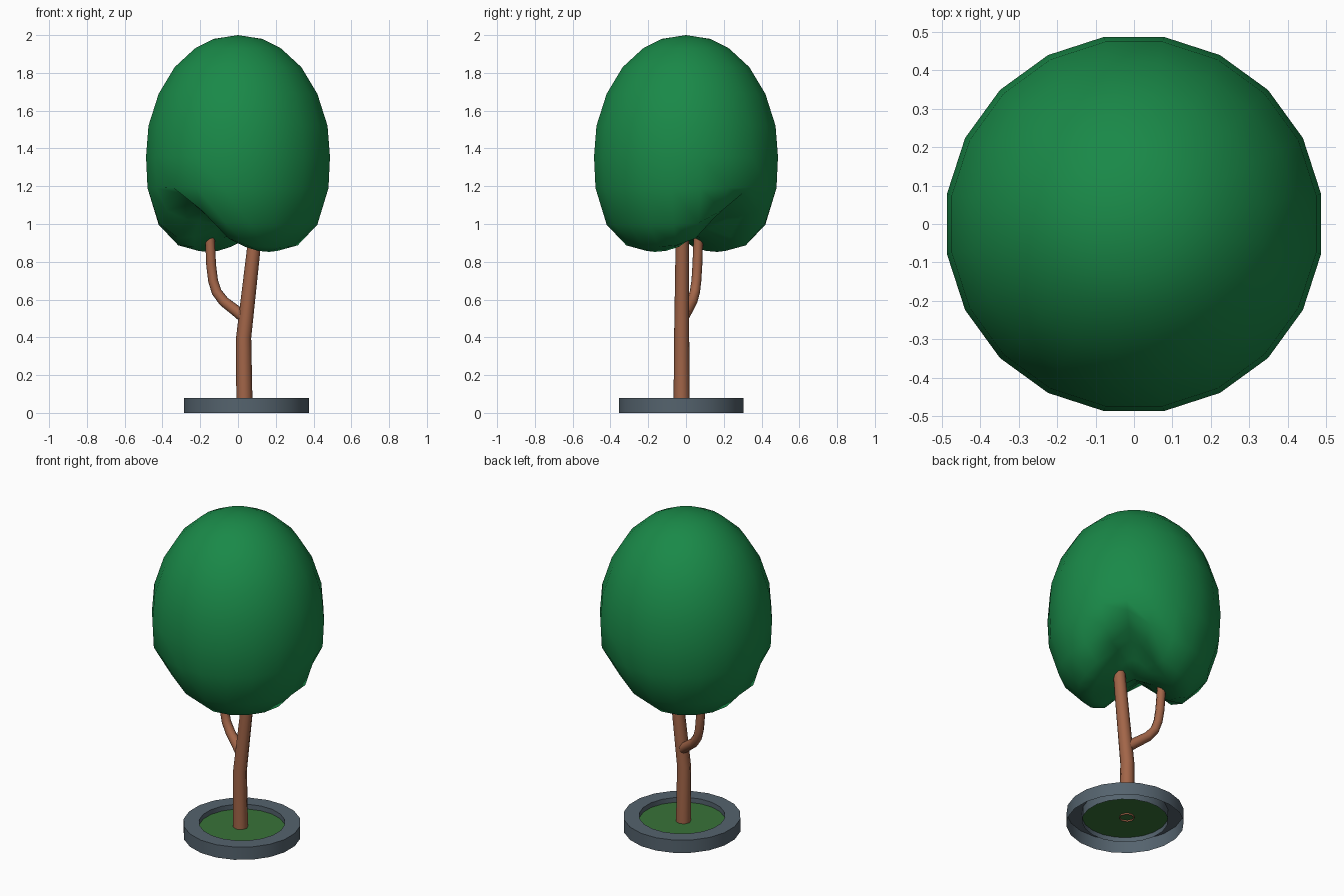
import bpy, bmesh, math
from mathutils import Vector

if "Cube" in bpy.data.objects:
    bpy.data.objects.remove(bpy.data.objects["Cube"])

def material(name, rgb):
    m = bpy.data.materials.new(name)
    m.diffuse_color = (*rgb, 1)
    m.use_nodes = True
    m.node_tree.nodes["Principled BSDF"].inputs["Base Color"].default_value = m.diffuse_color
    return m

LEAF = material("leaf_green", (0.01, 0.25, 0.065))
BARK = material("bark_brown", (0.36, 0.13, 0.065))
STONE = material("slate_grey", (0.09, 0.125, 0.155))
GRASS = material("grass_green", (0.04, 0.17, 0.04))

def finish(bm, name, mat, angle=180):
    bmesh.ops.recalc_face_normals(bm, faces=bm.faces)
    me = bpy.data.meshes.new(name)
    bm.to_mesh(me)
    bm.free()
    me.materials.append(mat)
    ob = bpy.data.objects.new(name, me)
    bpy.context.collection.objects.link(ob)
    bpy.ops.object.select_all(action='DESELECT')
    ob.select_set(True)
    bpy.context.view_layer.objects.active = ob
    bpy.ops.object.shade_smooth_by_angle(angle=math.radians(angle))
    return ob

def bridge(bm, a, b):
    n = len(a)
    for i in range(n):
        bm.faces.new((a[i], a[(i + 1) % n], b[(i + 1) % n], b[i]))

def lathe(profile, centre=(0, 0), sides=20, top=None, bottom=None):
    """Rings from (radius, z) pairs, optional pole heights."""
    bm = bmesh.new()
    rings = []
    for r, z in profile:
        rings.append([bm.verts.new((centre[0] + r * math.cos((k + .5) * math.tau / sides),
                                    centre[1] + r * math.sin((k + .5) * math.tau / sides), z))
                      for k in range(sides)])
    for a, b in zip(rings, rings[1:]):
        bridge(bm, a, b)
    for z, ring in ((top, rings[0]), (bottom, rings[-1])):
        if z is not None:
            p = bm.verts.new((*centre, z))
            for k in range(sides):
                bm.faces.new((ring[k], ring[(k + 1) % sides], p))
    return bm

def tube(name, points, sides=8):
    """Round limb through (x, y, z, radius) points."""
    bm = bmesh.new()
    pts = [Vector(p[:3]) for p in points]
    rings = []
    for i, p in enumerate(pts):
        t = pts[min(i + 1, len(pts) - 1)] - pts[max(i - 1, 0)]
        q = Vector((0, 0, 1)).rotation_difference(t)
        rings.append([bm.verts.new(p + q @ Vector((math.cos(k * math.tau / sides),
                      math.sin(k * math.tau / sides), 0)) * points[i][3]) for k in range(sides)])
    for a, b in zip(rings, rings[1:]):
        bridge(bm, a, b)
    bm.faces.new(rings[-1])
    return finish(bm, name, BARK, 60)

# Crown: egg shape with a crease running diagonally across the underside
bm = lathe([(.13, 1.98), (.23, 1.93), (.34, 1.83), (.425, 1.69), (.48, 1.52), (.493, 1.355),
            (.485, 1.19), (.425, .995), (.32, .875), (.235, .832), (.12, .83)],
           top=2.0, bottom=.83)
for v in bm.verts:
    r = math.hypot(v.co.x, v.co.y)
    d = (v.co.y - v.co.x) / math.sqrt(2)
    groove = .95 + .5 * r
    if v.co.z < groove:
        v.co.z += (groove - v.co.z) * math.exp(-(d / .15) ** 2)
finish(bm, "crown", LEAF)

# Trunk and side branch
tube("trunk", [(.034, -.023, .04, .043), (.03, -.023, .4, .04),
               (.08, -.02, .84, .036), (.097, -.019, 1.0, .034)])
tube("branch", [(.04, -.02, .5, .032), (-.01, .004, .54, .03), (-.075, .032, .59, .028),
                (-.113, .047, .64, .027), (-.132, .055, .7, .026),
                (-.142, .06, .78, .026), (-.15, .066, .95, .025)])

# Planter ring, open underneath, and the grass inside it
C = (.045, -.025)
finish(lathe([(.334, 0), (.334, .08), (.245, .08), (.245, .02)], C), "planter_ring", STONE, 40)
finish(lathe([(.245, .05)], C, top=.05), "grass", GRASS, 40)
